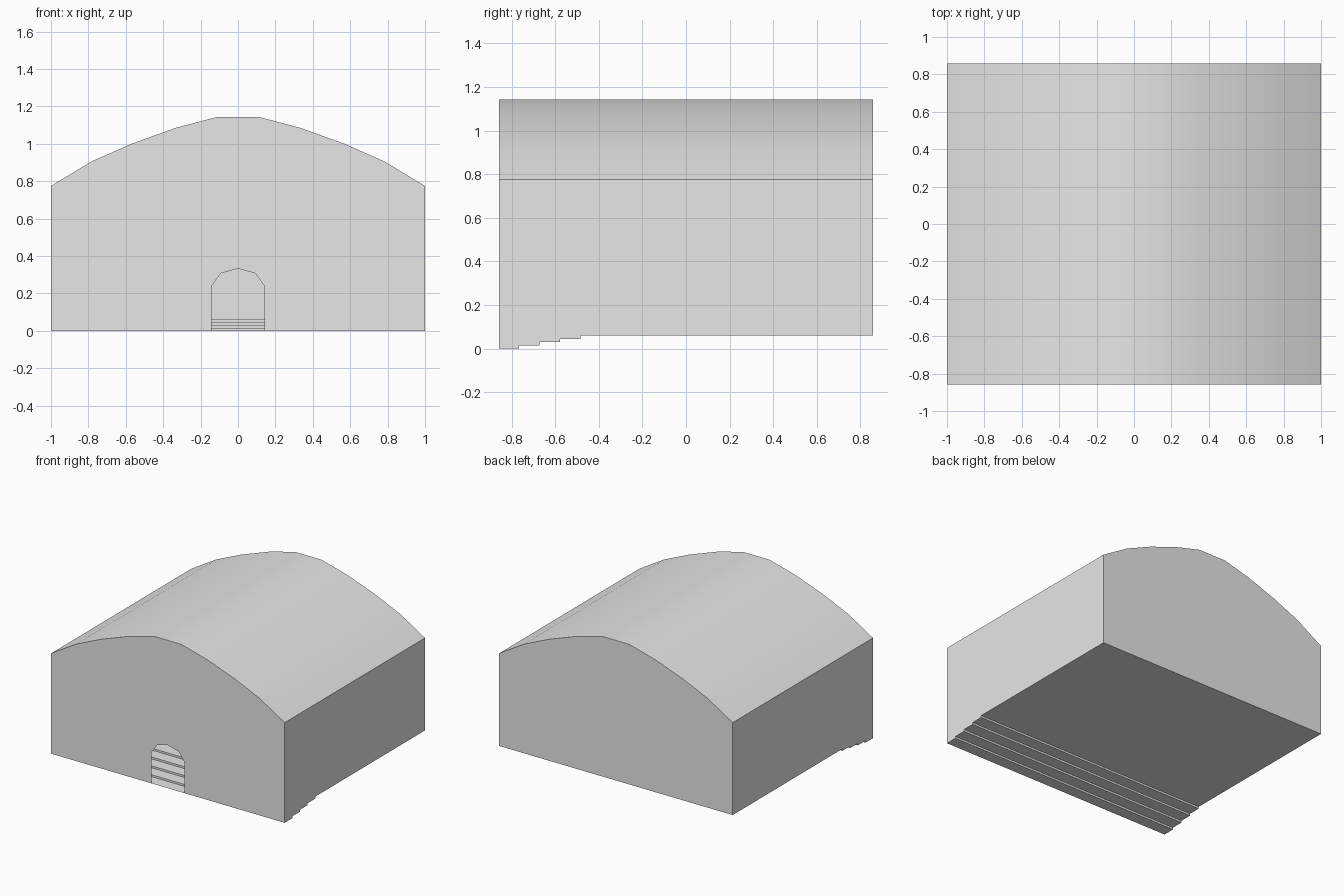
import bpy, bmesh, math
from mathutils import Vector

cube = bpy.data.objects.get("Cube")
if cube:
    bpy.data.objects.remove(cube, do_unlink=True)

HALF_X, HALF_Y, EAVE = 1.0, 0.857, 0.775
STEP_RISE, STEP_COUNT = 0.015, 4
STEP_START, STEP_RUN = -0.765, 0.094

# One plain grey for the whole building
grey = bpy.data.materials.new("plain_grey")
grey.use_nodes = True
grey.diffuse_color = (0.8, 0.8, 0.8, 1)
grey.node_tree.nodes["Principled BSDF"].inputs["Base Color"].default_value = (0.8, 0.8, 0.8, 1)


def make_object(name, bm, smooth=False):
    mesh = bpy.data.meshes.new(name)
    for face in bm.faces:
        face.smooth = smooth
    bm.to_mesh(mesh)
    bm.free()
    mesh.materials.append(grey)
    obj = bpy.data.objects.new(name, mesh)
    bpy.context.collection.objects.link(obj)
    return obj


def panel(name, points, outward):
    """Flat thin wall from an outline, turned to face outward."""
    bm = bmesh.new()
    face = bm.faces.new([bm.verts.new(p) for p in points])
    face.normal_update()
    if face.normal.dot(Vector(outward)) < 0:
        face.normal_flip()
    bmesh.ops.triangulate(bm, faces=[face])
    return make_object(name, bm)


def sheet(name, points, offset, up, smooth=False):
    """Open profile swept along an offset into a thin sheet."""
    bm = bmesh.new()
    start = [bm.verts.new(p) for p in points]
    end = [bm.verts.new(Vector(p) + Vector(offset)) for p in points]
    for i in range(len(points) - 1):
        bm.faces.new((start[i], start[i + 1], end[i + 1], end[i]))
    bm.normal_update()
    if sum(f.normal.z for f in bm.faces) * up < 0:
        bmesh.ops.reverse_faces(bm, faces=bm.faces[:])
    return make_object(name, bm, smooth)


def mirrored(half):
    """Complete a left-to-right outline from its left half."""
    return half + [(-x, z) for x, z in reversed(half) if x != 0]


# Shared profiles: vault, doorway and stepped floor
vault = mirrored([(-HALF_X, EAVE), (-0.785, 0.905), (-0.57, 1.0),
                  (-0.335, 1.085), (-0.115, 1.143)])
door = mirrored([(-0.142, 0), (-0.142, 0.238), (-0.092, 0.308), (0, 0.333)])
steps = [(-HALF_Y, 0)]
for i in range(STEP_COUNT):
    y = STEP_START + i * STEP_RUN
    steps += [(y, i * STEP_RISE), (y, (i + 1) * STEP_RISE)]
floor_top = STEP_COUNT * STEP_RISE
steps.append((HALF_Y, floor_top))

# Vaulted roof
sheet("vaulted_roof", [(x, -HALF_Y, z) for x, z in vault],
      (0, 2 * HALF_Y, 0), 1, smooth=True)

# Stepped floor
sheet("stepped_floor", [(-HALF_X, y, z) for y, z in steps],
      (2 * HALF_X, 0, 0), -1)

# Front wall with the open arched doorway
front = [(-HALF_X, 0)] + vault + [(HALF_X, 0)] + door[::-1]
panel("front_wall", [(x, -HALF_Y, z) for x, z in front], (0, -1, 0))

# Back wall
back = [(-HALF_X, floor_top)] + vault + [(HALF_X, floor_top)]
panel("back_wall", [(x, HALF_Y, z) for x, z in back], (0, 1, 0))

# Side walls, their lower edge following the steps
for name, side in (("left_wall", 1), ("right_wall", -1)):
    outline = steps + [(HALF_Y, EAVE), (-HALF_Y, EAVE)]
    panel(name, [(side * HALF_X, y, z) for y, z in outline], (side, 0, 0))
